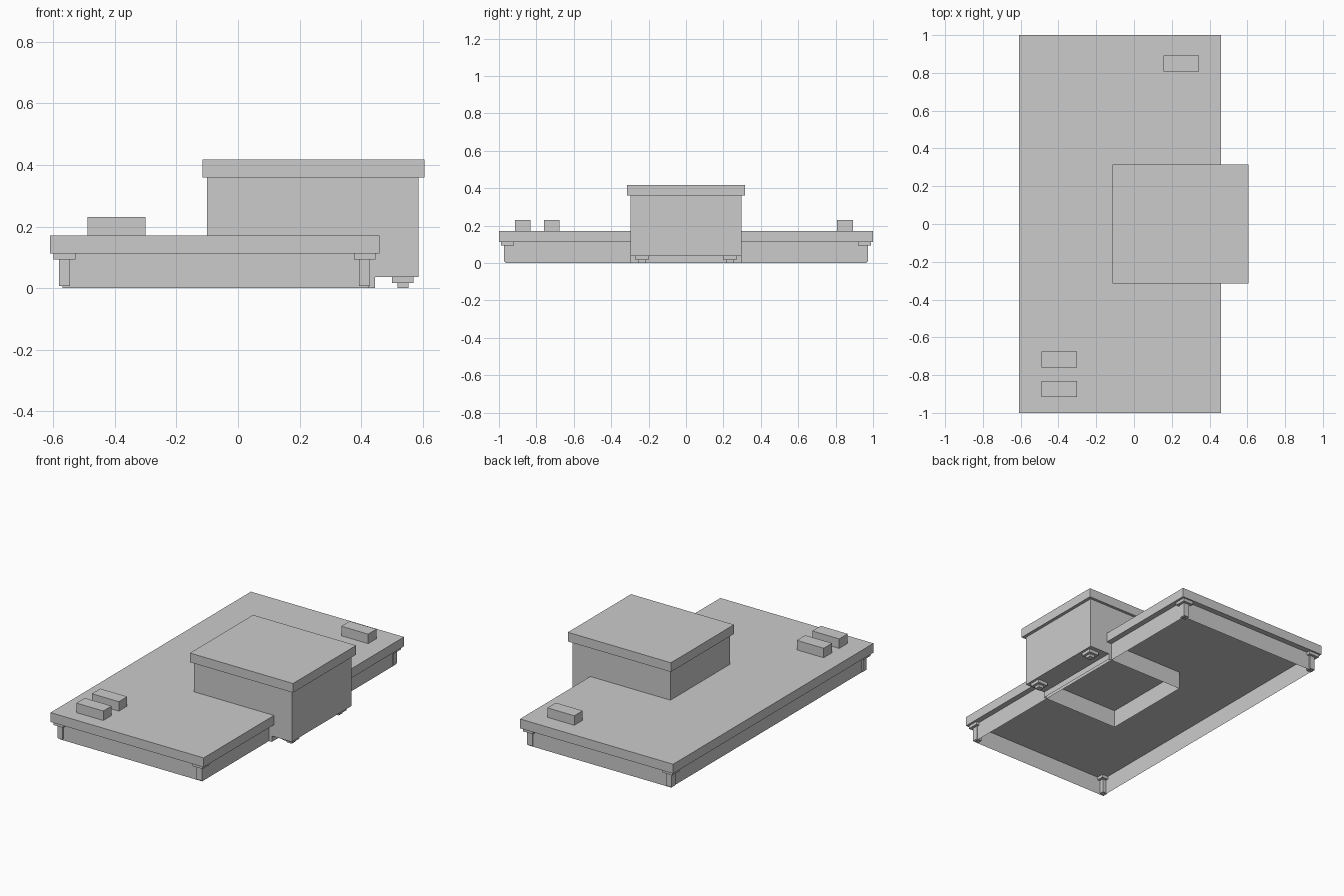
import bpy, bmesh

if "Cube" in bpy.data.objects:
    bpy.data.objects.remove(bpy.data.objects["Cube"])


def make(name, verts, faces):
    me = bpy.data.meshes.new(name)
    me.from_pydata(verts, [], faces)
    bm = bmesh.new()
    bm.from_mesh(me)
    bmesh.ops.recalc_face_normals(bm, faces=bm.faces)
    bm.to_mesh(me)
    bm.free()
    ob = bpy.data.objects.new(name, me)
    bpy.context.collection.objects.link(ob)
    return ob


def box(name, x0, x1, y0, y1, z0, z1, caps=True):
    """Axis-aligned box; caps=False leaves only the four walls."""
    ring = [(x0, y0), (x1, y0), (x1, y1), (x0, y1)]
    verts = [(x, y, z) for z in (z0, z1) for x, y in ring]
    faces = [(i, (i + 1) % 4, (i + 1) % 4 + 4, i + 4) for i in range(4)]
    if caps:
        faces += [(3, 2, 1, 0), (4, 5, 6, 7)]
    return make(name, verts, faces)


SLAB_Z, SLAB_TOP = 0.112, 0.171

# Main hall: roof slab on open-bottomed walls
box("main_roof", -0.61, 0.46, -1, 1, SLAB_Z, SLAB_TOP)
box("main_walls", -0.57, 0.425, -0.965, 0.965, 0, SLAB_Z, caps=False)

# Corner posts with square capitals
for i, cx in enumerate((-0.563, 0.411)):
    for j, cy in enumerate((-0.955, 0.955)):
        box(f"corner_capital_{i}{j}", cx - .035, cx + .035, cy - .035, cy + .035, 0.093, SLAB_Z)
        box(f"corner_post_{i}{j}", cx - .018, cx + .018, cy - .018, cy + .018, 0.007, 0.093)

# Tall block: stepped side profile, overhanging past the main wall
profile = [(-0.10, 0), (0.445, 0), (0.445, 0.037), (0.585, 0.037), (0.585, 0.36), (-0.10, 0.36)]
n = len(profile)
verts = [(x, y, z) for y in (-0.298, 0.298) for x, z in profile]
faces = [tuple(range(n)), tuple(range(2 * n - 1, n - 1, -1))]
faces += [(i, i + n, (i + 1) % n + n, (i + 1) % n) for i in range(1, n)]  # open underneath
make("tall_block_walls", verts, faces)
box("tall_block_roof", -0.115, 0.605, -0.315, 0.315, 0.36, 0.418)

# Feet under the overhang
for j, cy in enumerate((-0.235, 0.235)):
    box(f"foot_plate_{j}", 0.50, 0.57, cy - .035, cy + .035, 0.017, 0.037)
    box(f"foot_{j}", 0.517, 0.553, cy - .018, cy + .018, 0, 0.017)

# Rooftop units
for i, (cx, cy) in enumerate([(-0.395, -0.718), (-0.395, -0.873), (0.25, 0.85)]):
    box(f"roof_unit_{i}", cx - .094, cx + .094, cy - .042, cy + .042, SLAB_TOP, 0.231)
